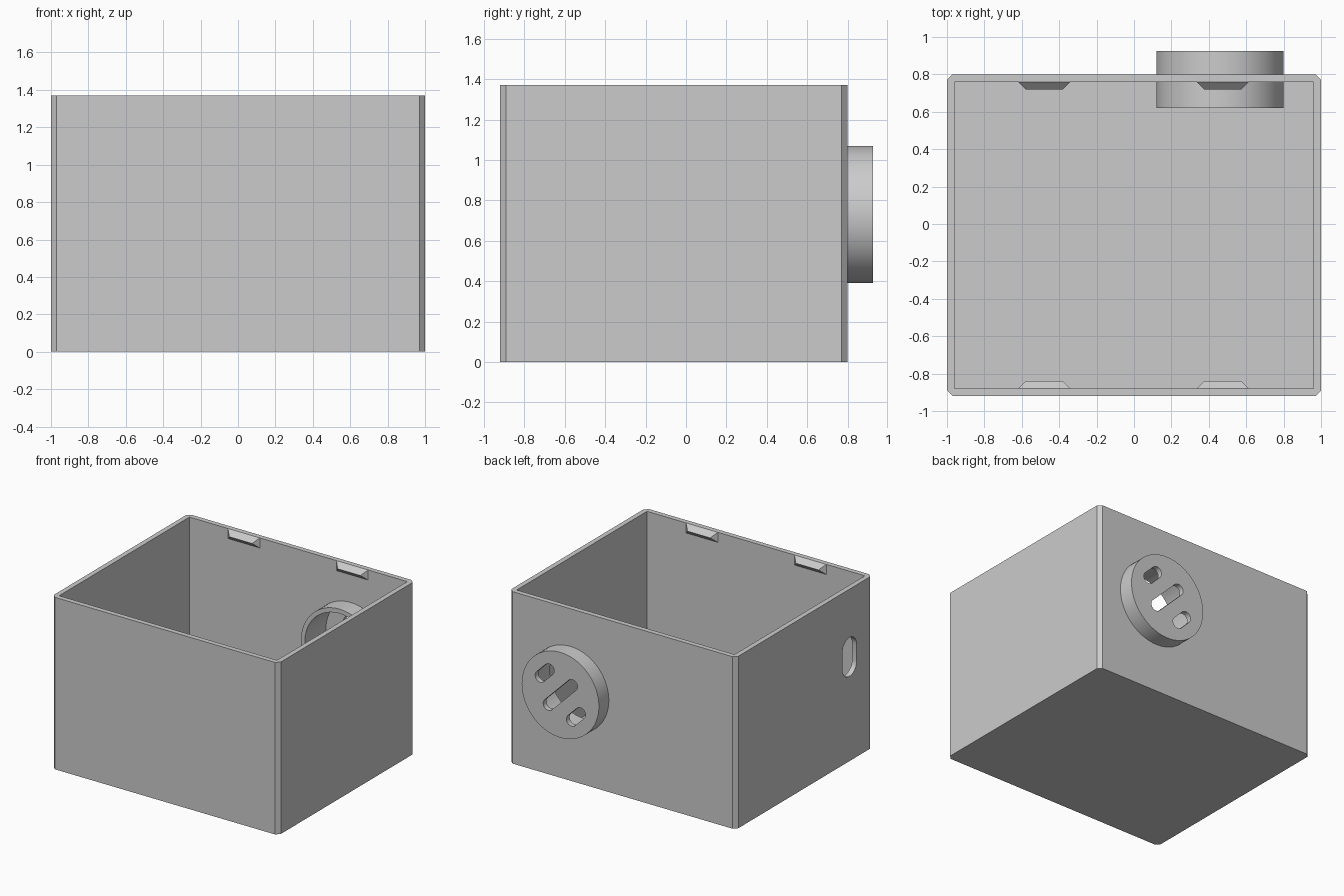
import bpy
import bmesh
from math import cos, sin, pi, radians

cube = bpy.data.objects.get("Cube")
if cube:
    bpy.data.objects.remove(cube, do_unlink=True)

GREY = (0.6, 0.6, 0.6, 1.0)
mat = bpy.data.materials.new("plain_grey")
mat.use_nodes = True
mat.diffuse_color = GREY
mat.node_tree.nodes["Principled BSDF"].inputs["Base Color"].default_value = GREY

# Axis mappings for extruded profiles
ALONG_X = lambda u, v, w: (w, u, v)
ALONG_Y = lambda u, v, w: (u, w, v)
ALONG_Z = lambda u, v, w: (u, v, w)


def prism(name, points, axis, start, end):
    """Extrude a 2D outline along an axis."""
    bm = bmesh.new()
    rings = [[bm.verts.new(axis(u, v, w)) for u, v in points] for w in (start, end)]
    for ring in rings:
        bm.faces.new(ring)
    n = len(points)
    for i in range(n):
        j = (i + 1) % n
        bm.faces.new((rings[0][i], rings[0][j], rings[1][j], rings[1][i]))
    return finish(name, bm)


def finish(name, bm):
    bmesh.ops.recalc_face_normals(bm, faces=bm.faces)
    mesh = bpy.data.meshes.new(name)
    bm.to_mesh(mesh)
    bm.free()
    mesh.materials.append(mat)
    obj = bpy.data.objects.new(name, mesh)
    bpy.context.collection.objects.link(obj)
    return obj


def circle(cx, cy, r, n=72):
    return [(cx + r * cos(2 * pi * i / n), cy + r * sin(2 * pi * i / n)) for i in range(n)]


def slot(cx, cy, half, r, angle, n=12):
    """Rounded slot outline; half is the distance from centre to each arc centre."""
    points = []
    for side in (0, pi):
        ex, ey = cx + half * cos(angle + side), cy + half * sin(angle + side)
        for i in range(n + 1):
            a = angle + side - pi / 2 + pi * i / n
            points.append((ex + r * cos(a), ey + r * sin(a)))
    return points


def cut(obj, cutters):
    """Subtract the cutters, bake the result and remove them."""
    for cutter in cutters:
        cutter.hide_render = True
        mod = obj.modifiers.new("cut", "BOOLEAN")
        mod.operation, mod.solver, mod.object = "DIFFERENCE", "EXACT", cutter
    bpy.context.view_layer.update()
    graph = bpy.context.evaluated_depsgraph_get()
    mesh = bpy.data.meshes.new_from_object(obj.evaluated_get(graph))
    obj.modifiers.clear()
    obj.data = mesh
    for cutter in cutters:
        bpy.data.objects.remove(cutter, do_unlink=True)


def smooth(obj):
    obj.data.shade_smooth()
    obj.data.set_sharp_from_angle(angle=radians(30))


# Overall sizes
FRONT, BACK, HEIGHT, WALL, CHAMFER = -0.92, 0.80, 1.37, 0.04, 0.03
PORT_X, PORT_Z, PORT_R = 0.46, 0.73, 0.34
PORT_IN, PORT_OUT = 0.62, 0.925

# Open box with chamfered upright edges
c = CHAMFER
outline = [(-1 + c, FRONT), (1 - c, FRONT), (1, FRONT + c), (1, BACK - c),
           (1 - c, BACK), (-1 + c, BACK), (-1, BACK - c), (-1, FRONT + c)]
box = prism("box_shell", outline, ALONG_Z, 0, HEIGHT)
ix, f, b = 1 - WALL, FRONT + WALL, BACK - WALL
cavity = prism("cavity_cutter", [(-ix, f), (ix, f), (ix, b), (-ix, b)], ALONG_Z, WALL, HEIGHT + 1)
port_hole = prism("port_cutter", circle(PORT_X, PORT_Z, PORT_R - 0.015), ALONG_Y, b - 0.1, BACK + 0.1)
side_slot = prism("side_slot_cutter", slot(-0.63, 0.83, 0.065, 0.09, pi / 2), ALONG_X, -1.1, -0.9)
cut(box, [cavity, port_hole, side_slot])
smooth(box)

# Round cup through the back wall, open on the inside
cup = prism("vent_cup", circle(PORT_X, PORT_Z, PORT_R), ALONG_Y, PORT_IN, PORT_OUT)
cutters = [prism("cup_cutter", circle(PORT_X, PORT_Z, PORT_R - 0.035), ALONG_Y,
                 PORT_IN - 0.1, PORT_OUT - WALL)]

# Three diagonal slots in the cup's end plate
for step, half in ((-1, 0.055), (0, 0.15), (1, 0.055)):
    shift = 0.138 * step
    cutters.append(prism("vent_cutter", slot(PORT_X + shift, PORT_Z + shift, half, 0.045, 0.75 * pi),
                         ALONG_Y, PORT_OUT - 0.1, PORT_OUT + 0.1))
cut(cup, cutters)
smooth(cup)


def clip(name, x, wall_y, inward):
    """Hipped snap ridge under the rim."""
    d, half = 0.04, 0.14
    bm = bmesh.new()
    for s in (-1, 1):
        bm.verts.new((x + s * half, wall_y, HEIGHT))
        bm.verts.new((x + s * half, wall_y, HEIGHT - 2 * d))
        bm.verts.new((x + s * (half - d), wall_y + inward * d, HEIGHT - d))
    bmesh.ops.convex_hull(bm, input=bm.verts)
    finish(name, bm)


# Snap clips along the front and back walls
for side, x in (("right", -0.48), ("left", 0.475)):
    clip("front_clip_" + side, x, f, 1)
    clip("back_clip_" + side, x, b, -1)
